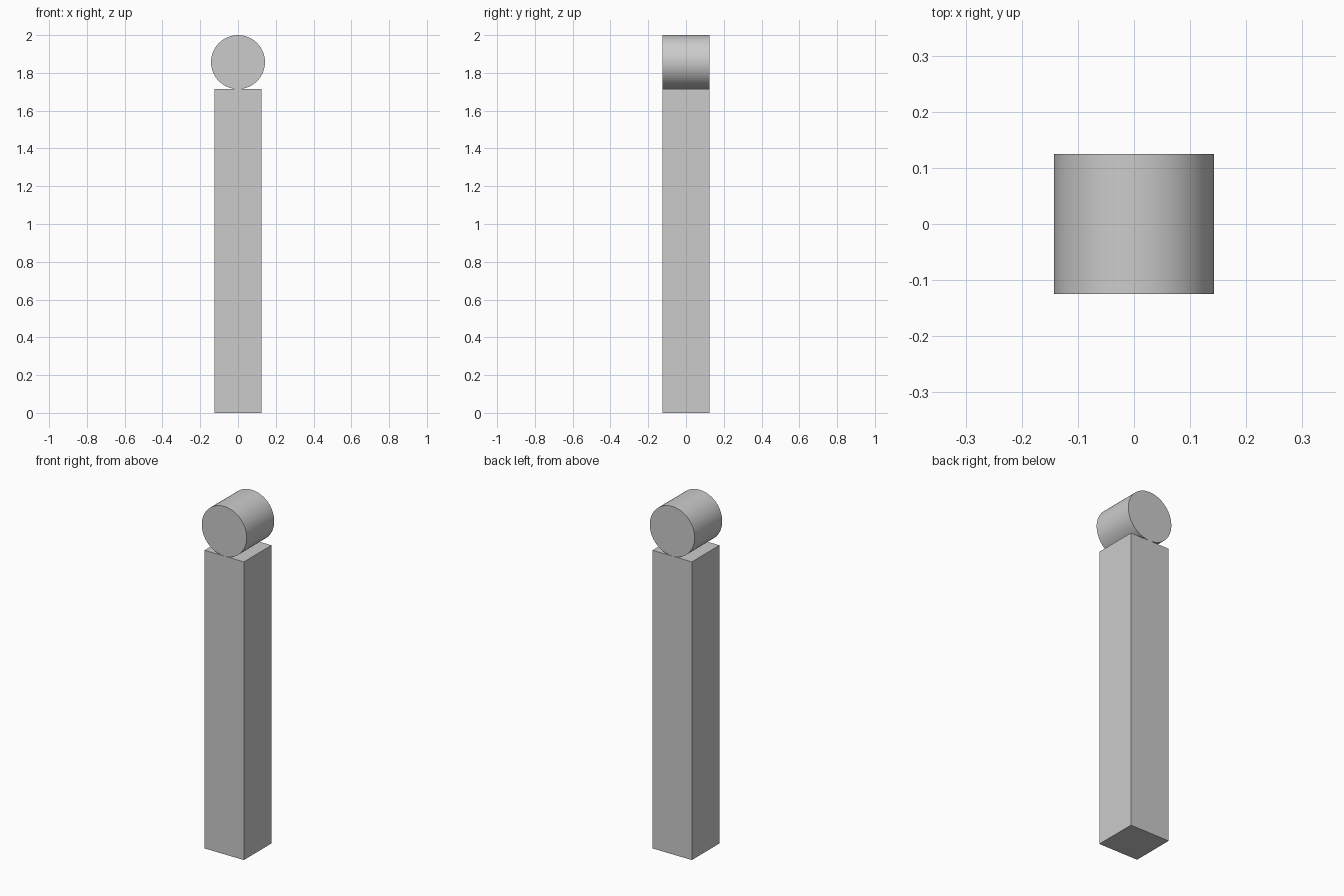
import bpy
import math

if "Cube" in bpy.data.objects:
    bpy.data.objects.remove(bpy.data.objects["Cube"])

HALF = 0.125          # half width of post and half length of roller
RADIUS = 1 / 7        # roller radius
POST_H = 2 - 2 * RADIUS

# Square post standing on the ground
bpy.ops.mesh.primitive_cube_add(size=1, location=(0, 0, POST_H / 2))
post = bpy.context.object
post.name = "post"
post.scale = (2 * HALF, 2 * HALF, POST_H)
bpy.ops.object.transform_apply(location=False, rotation=False, scale=True)

# Roller lying front to back, resting on the post
bpy.ops.mesh.primitive_cylinder_add(
    vertices=64, radius=RADIUS, depth=2 * HALF,
    location=(0, 0, POST_H + RADIUS), rotation=(math.pi / 2, 0, 0))
roller = bpy.context.object
roller.name = "top_roller"
bpy.ops.object.shade_smooth_by_angle(angle=math.radians(30))
